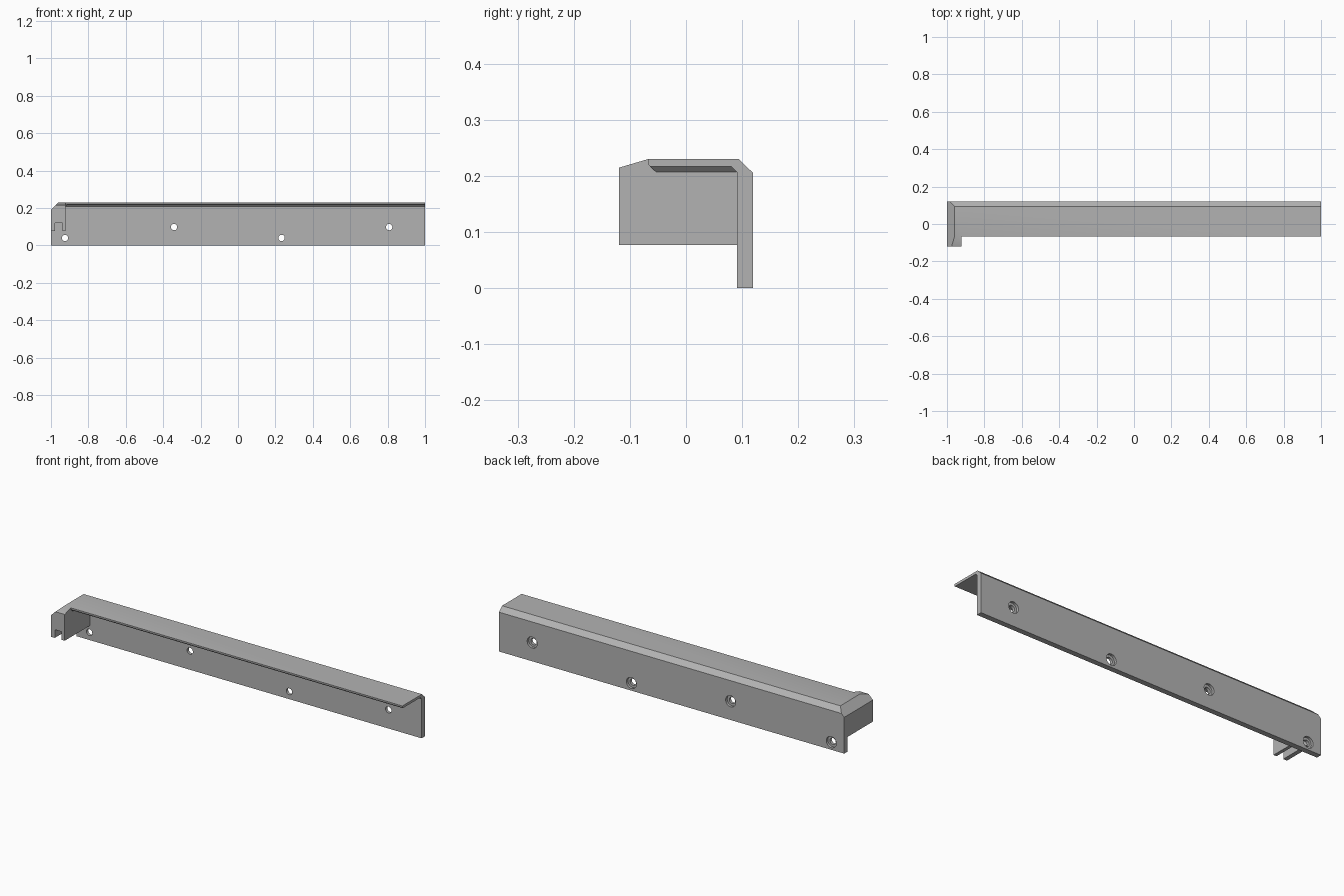
import bpy, bmesh, math
from mathutils import Matrix

cube = bpy.data.objects.get("Cube")
if cube:
    bpy.data.objects.remove(cube, do_unlink=True)

grey = bpy.data.materials.new("plain_grey")
grey.use_nodes = True
colour = (0.45, 0.45, 0.45, 1)
grey.diffuse_color = colour
grey.node_tree.nodes["Principled BSDF"].inputs["Base Color"].default_value = colour


def finish(name, bm):
    bmesh.ops.recalc_face_normals(bm, faces=bm.faces)
    mesh = bpy.data.meshes.new(name)
    bm.to_mesh(mesh)
    bm.free()
    mesh.materials.append(grey)
    obj = bpy.data.objects.new(name, mesh)
    bpy.context.scene.collection.objects.link(obj)
    return obj


def prism(name, points, start, end, axis="x"):
    """Extrude a profile, given as (y, z) along x or (x, z) along y."""
    bm = bmesh.new()
    place = (lambda p: (start, *p)) if axis == "x" else (lambda p: (p[0], start, p[1]))
    face = bm.faces.new([bm.verts.new(place(p)) for p in points])
    grown = bmesh.ops.extrude_face_region(bm, geom=[face])["geom"]
    step = (end - start, 0, 0) if axis == "x" else (0, end - start, 0)
    bmesh.ops.translate(bm, vec=step, verts=[v for v in grown if isinstance(v, bmesh.types.BMVert)])
    return finish(name, bm)


def cylinder(name, x, z, radius, start, end):
    bm = bmesh.new()
    turn = Matrix.Translation((x, (start + end) / 2, z)) @ Matrix.Rotation(math.pi / 2, 4, "X")
    bmesh.ops.create_cone(bm, cap_ends=True, segments=32, radius1=radius,
                          radius2=radius, depth=end - start, matrix=turn)
    return finish(name, bm)


def combine(target, tool, operation):
    mod = target.modifiers.new(tool.name, "BOOLEAN")
    mod.operation, mod.solver, mod.object = operation, "EXACT", tool
    bpy.context.view_layer.objects.active = target
    bpy.ops.object.modifier_apply(modifier=mod.name)
    bpy.data.objects.remove(tool, do_unlink=True)


# Angle-shaped rail: back wall, sloped corner and thin top flange
BACK, WALL, TOP = 0.119, 0.091, 0.23
rail = prism("mounting_rail", [
    (WALL, 0), (BACK, 0), (BACK, 0.206), (0.094, TOP), (-0.068, TOP),
    (-0.068, 0.222), (-0.064, 0.217), (0.081, 0.217), (WALL, 0.207)], -1, 1)

# End block with a sloping nose
block = prism("end_block", [
    (0.1, 0.077), (0.1, 0.22), (0.094, TOP), (-0.068, TOP),
    (-0.119, 0.215), (-0.119, 0.077)], -1, -0.921)
combine(rail, block, "UNION")

# Sloped fillet where the block meets the flange
bm = bmesh.new()
for y_low, y_high in ((-0.053, -0.064), (0.1, 0.1)):
    for x, y, z in ((-0.93, y_low, 0.207), (-0.921, y_low, 0.207), (-0.911, y_high, 0.217),
                    (-0.911, y_high, 0.222), (-0.93, y_high, 0.222)):
        bm.verts.new((x, y, z))
bmesh.ops.convex_hull(bm, input=bm.verts)
combine(rail, finish("block_fillet", bm), "UNION")

# Sloped upper edge of the closed end, and the slot under the block
combine(rail, prism("end_slope_cutter", [(-1.05, 0.14), (-0.91, 0.28), (-1.05, 0.28)],
                    -0.3, 0.3, "y"), "DIFFERENCE")
combine(rail, prism("slot_cutter", [(-0.978, 0.05), (-0.938, 0.05), (-0.938, 0.12), (-0.978, 0.12)],
                    -0.3, WALL, "y"), "DIFFERENCE")

# Screw holes, counterbored from behind
for x, z in ((-0.925, 0.04), (-0.342, 0.098), (0.233, 0.04), (0.808, 0.098)):
    combine(rail, cylinder("hole_cutter", x, z, 0.017, 0.05, 0.2), "DIFFERENCE")
    combine(rail, cylinder("counterbore_cutter", x, z, 0.029, 0.106, 0.2), "DIFFERENCE")

# Smooth only the round hole walls
bpy.ops.object.select_all(action="DESELECT")
rail.select_set(True)
bpy.context.view_layer.objects.active = rail
bpy.ops.object.shade_smooth_by_angle(angle=math.radians(25))
